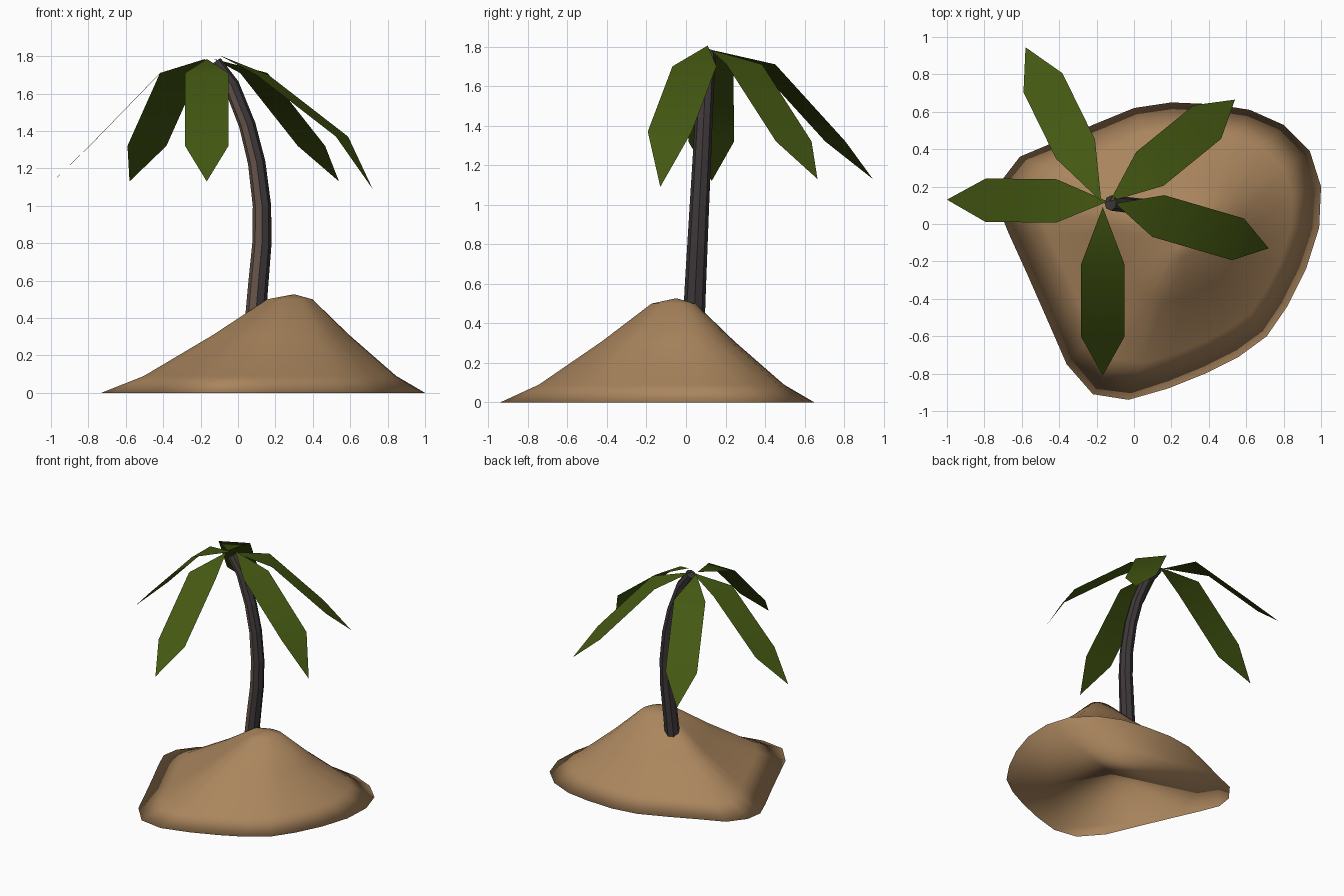
import bpy, bmesh, math
from mathutils import Vector

if "Cube" in bpy.data.objects:
    bpy.data.objects.remove(bpy.data.objects["Cube"])


def material(name, rgb):
    m = bpy.data.materials.new(name)
    m.diffuse_color = (*rgb, 1)
    m.use_nodes = True
    m.node_tree.nodes["Principled BSDF"].inputs["Base Color"].default_value = m.diffuse_color
    return m


SAND = material("sand", (0.40, 0.235, 0.11))
LEAF = material("leaf green", (0.058, 0.098, 0.006))
BARK = material("light bark", (0.13, 0.088, 0.067))
DARK_BARK = material("dark bark", (0.048, 0.039, 0.041))


def make_object(name, bm, mats, smooth):
    bmesh.ops.recalc_face_normals(bm, faces=bm.faces)
    mesh = bpy.data.meshes.new(name)
    for f in bm.faces:
        f.smooth = smooth
    bm.to_mesh(mesh)
    bm.free()
    for m in mats:
        mesh.materials.append(m)
    ob = bpy.data.objects.new(name, mesh)
    bpy.context.collection.objects.link(ob)
    return ob


def bridge(bm, a, b):
    n = len(a)
    return [bm.faces.new((a[i], a[(i + 1) % n], b[(i + 1) % n], b[i])) for i in range(n)]


# Sand mound: shore outline shrunk towards an off-centre peak
shore = [(1.0, .2), (.99, -.02), (.92, -.24), (.82, -.44), (.71, -.6), (.56, -.71),
         (.38, -.80), (.18, -.88), (-.03, -.94), (-.22, -.91), (-.36, -.75),
         (-.46, -.52), (-.57, -.27), (-.67, -.05), (-.73, .10), (-.71, .23),
         (-.61, .36), (-.42, .44), (-.22, .53), (0, .62), (.2, .65), (.43, .64),
         (.62, .61), (.8, .53), (.94, .39)]
peak = Vector((.3, -.05))
bm = bmesh.new()
rings = []
for scale, z in ((1, 0), (.78, .09), (.42, .31), (.14, .50)):
    rings.append([bm.verts.new((*(peak + (Vector(p) - peak) * scale), z)) for p in shore])
for a, b in zip(rings, rings[1:]):
    bridge(bm, a, b)
top = bm.verts.new((*peak, .527))
for i, v in enumerate(rings[-1]):
    bm.faces.new((v, rings[-1][(i + 1) % len(shore)], top))
bm.faces.new(rings[0][::-1])
make_object("sand_mound", bm, [SAND], True)

# Trunk: eight-sided tapering sweep, lighter bark on the front left
path = [(.085, .035, .30), (.11, .048, .60), (.128, .058, .80), (.128, .068, 1.0),
        (.10, .08, 1.23), (.05, .09, 1.43), (-.035, .102, 1.645), (-.125, .112, 1.765)]
path = [Vector(p) for p in path]
SIDES = 8
bm = bmesh.new()
rings = []
for k, p in enumerate(path):
    tangent = (path[min(k + 1, len(path) - 1)] - path[max(k - 1, 0)]).normalized()
    u = Vector((0, 1, 0)).cross(tangent).normalized()
    v = tangent.cross(u)
    r = .056 - .016 * k / (len(path) - 1)
    rings.append([bm.verts.new(p + r * (math.cos(t) * u + math.sin(t) * v))
                  for t in (i * math.tau / SIDES for i in range(SIDES))])
for a, b in zip(rings, rings[1:]):
    for i, f in enumerate(bridge(bm, a, b)):
        f.material_index = 0 if i in (4, 5) else 1
bm.faces.new(rings[0][::-1]).material_index = 1
bm.faces.new(rings[-1]).material_index = 1
make_object("trunk", bm, [BARK, DARK_BARK], False)


# Leaves: flat drooping blades, pointed at both ends
def leaf(name, base, tip, f1=.32, f2=.76, z1=1.71, z2=1.32):
    base, tip = Vector(base), Vector(tip)
    d = tip - base
    side = Vector((-d.y, d.x, 0)).normalized() * .116
    bm = bmesh.new()
    start, end = bm.verts.new(base), bm.verts.new(tip)
    rows = []
    for f, z in ((f1, z1), (f2, z2)):
        c = base + d * f
        c.z = z
        rows.append([bm.verts.new(c + side), bm.verts.new(c - side)])
    (a, b), (c, e) = rows
    bm.faces.new((start, b, a))
    bm.faces.new((a, b, e, c))
    bm.faces.new((c, e, end))
    make_object(name, bm, [LEAF], True)


leaf("leaf_front", (-.167, .09, 1.785), (-.167, -.81, 1.13), .34, .77)
leaf("leaf_left", (-.14, .12, 1.785), (-1.0, .13, 1.12))
leaf("leaf_back_left", (-.175, .12, 1.785), (-.58, .945, 1.13), .34, .77)
leaf("leaf_back_right", (-.13, .12, 1.785), (.54, .665, 1.13), .32, .78)
leaf("leaf_right", (-.10, .11, 1.805), (.72, -.13, 1.09), .28, .80, 1.70, 1.37)
